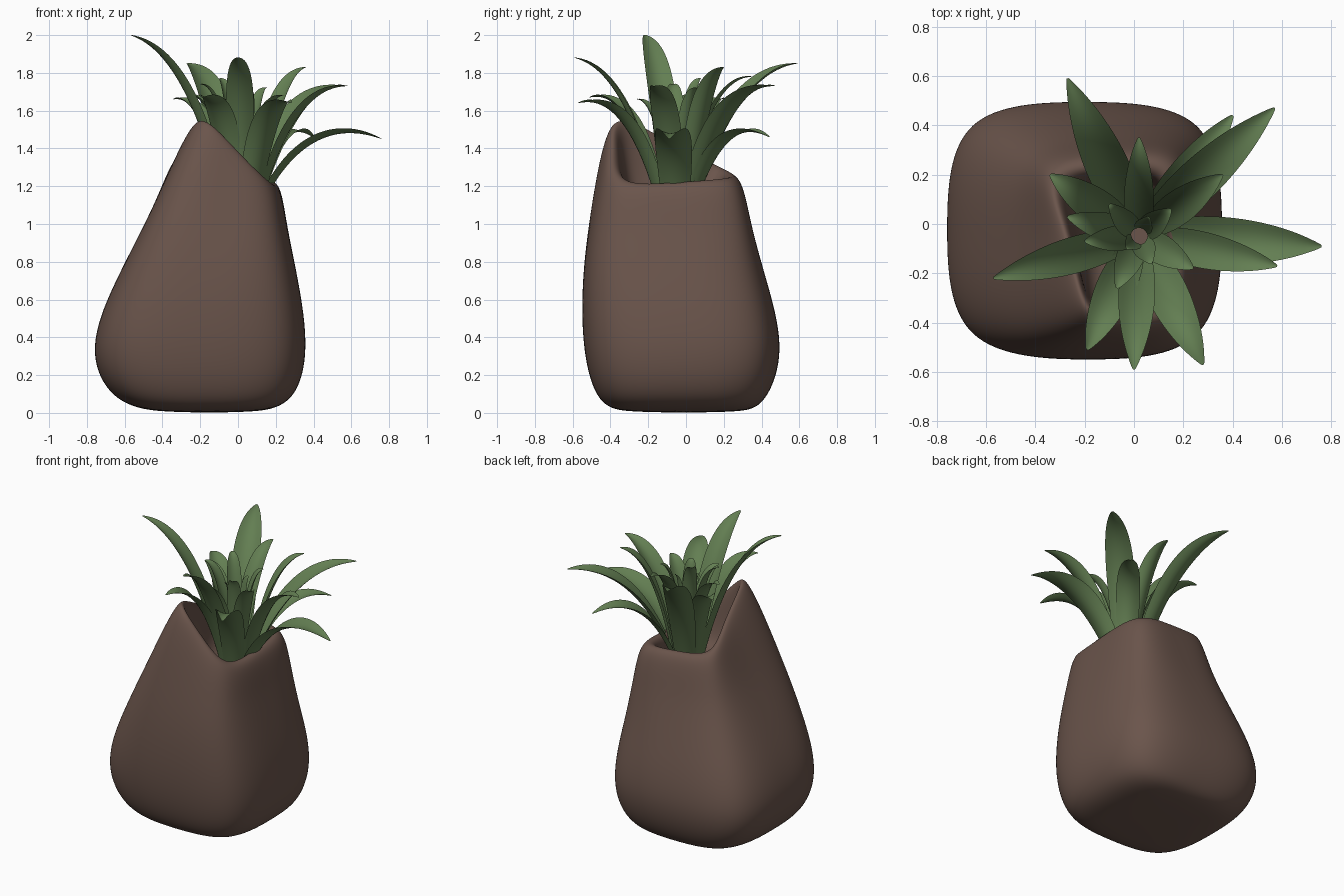
import bpy, math
from mathutils import Vector

if "Cube" in bpy.data.objects:
    bpy.data.objects.remove(bpy.data.objects["Cube"])


def material(name, rgb):
    m = bpy.data.materials.new(name)
    m.diffuse_color = (*rgb, 1)
    m.use_nodes = True
    m.node_tree.nodes["Principled BSDF"].inputs["Base Color"].default_value = m.diffuse_color
    return m


def add_mesh(name, verts, faces, mat, levels):
    me = bpy.data.meshes.new(name)
    me.from_pydata(verts, [], faces)
    me.materials.append(mat)
    for p in me.polygons:
        p.use_smooth = True
    ob = bpy.data.objects.new(name, me)
    bpy.context.collection.objects.link(ob)
    if levels:
        sub = ob.modifiers.new("smooth", 'SUBSURF')
        sub.levels = sub.render_levels = levels
    return ob


brown = material("clay brown", (0.145, 0.09, 0.071))
green = material("leaf green", (0.125, 0.21, 0.085))


# Pot: soft four-cornered cage lofted from the base, over the rim, to the inside floor
def box_ring(x0, x1, y0, y1, z):
    return [(x0, y0, z), (x1, y0, z), (x1, y1, z), (x0, y1, z)]


rings = [  # corners: front left, front right, back right, back left
    box_ring(-.38, .08, -.32, .30, 0),
    box_ring(-.67, .31, -.48, .43, .04),
    box_ring(-.82, .39, -.56, .54, .33),
    box_ring(-.65, .325, -.56, .43, .72),
    [(-.45, -.52, 1.10), (.25, -.49, 1.0), (.26, .36, 1.0), (-.48, .31, 1.02)],
    [(-.24, -.44, 1.63), (.22, -.42, 1.21), (.23, .31, 1.25), (-.42, .27, 1.29)],
    [(-.19, -.36, 1.64), (.13, -.34, 1.20), (.13, .21, 1.25), (-.33, .18, 1.29)],
    [(-.21, -.33, 1.18), (.13, -.31, 1.06), (.14, .20, 1.06), (-.25, .16, 1.08)],
    box_ring(-.15, .10, -.22, .12, 1.04),
]
left_dip = {4: (-.455, -.08, 1.06), 5: (-.29, -.03, 1.42), 6: (-.23, -.05, 1.42)}
verts, faces = [], []
for r, ring in enumerate(rings):
    centre = sum((Vector(c) for c in ring), Vector()) / 4
    for k in range(4):
        a, b = Vector(ring[k]), Vector(ring[(k + 1) % 4])
        mid = (a + b) / 2
        if k == 3 and r in left_dip:
            mid = Vector(left_dip[r])
        if r < 4:  # rounder corners on the belly
            a = a.lerp(centre, .05)
        verts += [a, mid]
for r in range(len(rings) - 1):
    for k in range(8):
        n = (k + 1) % 8
        faces.append((r * 8 + k, r * 8 + n, r * 8 + 8 + n, r * 8 + 8 + k))
last = (len(rings) - 1) * 8
faces += [tuple(range(7, -1, -1)), tuple(range(last, last + 8))]
add_mesh("pot", verts, faces, brown, 4)


# Leaves: cupped blades swept along arching curves
def leaf(name, tip, droop, width, root=0.10, z0=1.08, bend=.38):
    tip = Vector(tip)
    centre = Vector((0.02, -0.05, z0))
    out = Vector((tip.x - centre.x, tip.y - centre.y, 0))
    reach = out.length
    out.normalize()
    side = Vector((-out.y, out.x, 0))
    base = centre + out * min(root, reach * .4)
    ctrl = base + out * (tip - base).dot(out) * bend
    ctrl.z = tip.z + droop
    n, across = 14, (-1, -.5, 0, .5, 1)
    vs, fs = [], []
    for i in range(n + 1):
        t = i / n
        p = base * (1 - t) ** 2 + ctrl * 2 * t * (1 - t) + tip * t * t
        d = ((ctrl - base) * (1 - t) + (tip - ctrl) * t).normalized()
        up = d.cross(side).normalized()
        if up.dot(Vector((0, 0, 1)) - out * 0.5) < 0:
            up = -up  # cup opens inward and upward
        w = width * (.65 + 1.0 * t) * (1 - t ** 2.2) / 2 + .006
        vs += [p + side * (w * s) + up * (w * .4 * s * s) for s in across]
    for i in range(n):
        for j in range(4):
            a = i * 5 + j
            fs.append((a, a + 1, a + 6, a + 5))
    add_mesh(name, vs, fs, green, 1)


outer = [  # tip, control height above the tip, width
    ((-.57, -.22, 2.00), -.10, .15),
    ((0, -.59, 1.88), -.07, .15),
    ((-.27, .59, 1.85), -.05, .18),
    ((.57, .47, 1.73), .01, .18),
    ((.76, -.09, 1.45), .14, .20),
    ((.28, -.57, 1.64), .06, .17),
    ((-.19, -.51, 1.67), .05, .16),
    ((.40, .44, 1.46), .13, .15),
    ((.58, -.17, 1.73), .00, .15),
    ((.36, .20, 1.83), -.05, .14),
    ((-.34, .20, 1.66), .03, .15),
]
inner = [
    ((.24, -.18, 1.68), 0, .12), ((.02, .35, 1.78), 0, .12),
    ((-.27, .03, 1.68), .02, .12), ((-.20, -.07, 1.74), 0, .10),
    ((.15, .06, 1.72), 0, .10), ((-.07, -.26, 1.66), 0, .11),
    ((-.10, .08, 1.77), 0, .09), ((.07, -.16, 1.70), 0, .09),
    ((.06, .03, 1.66), 0, .07), ((-.03, -.10, 1.64), 0, .07),
]
for i, (tip, droop, w) in enumerate(outer):
    leaf(f"outer_leaf_{i + 1}", tip, droop, w)
for i, (tip, droop, w) in enumerate(inner):
    leaf(f"inner_leaf_{i + 1}", tip, droop, w, root=.035)
